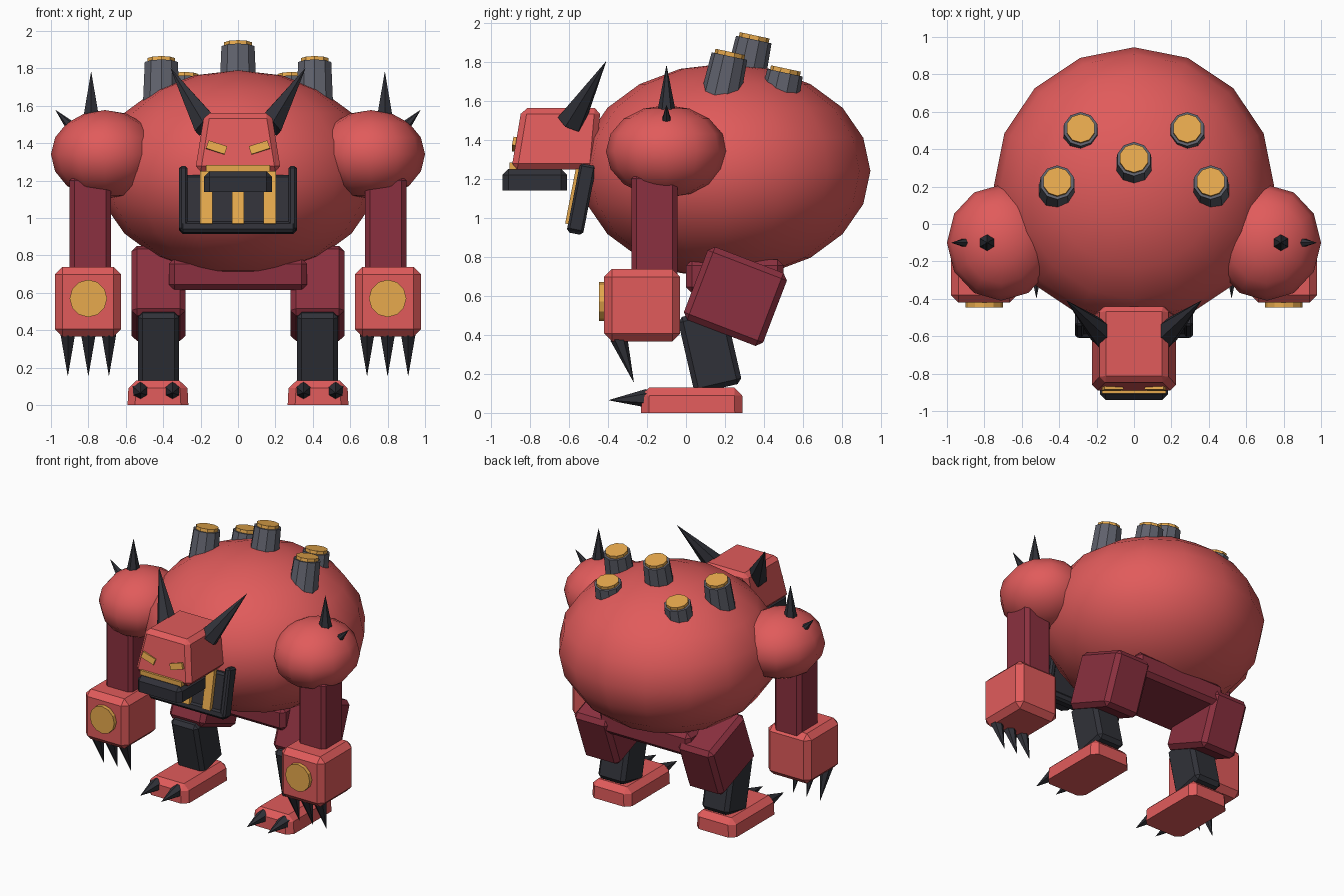
import bpy, bmesh
from math import radians
from mathutils import Matrix, Vector, Euler

if "Cube" in bpy.data.objects:
    bpy.data.objects.remove(bpy.data.objects["Cube"])


def material(name, rgb):
    m = bpy.data.materials.new(name)
    m.diffuse_color = (*rgb, 1)
    m.use_nodes = True
    m.node_tree.nodes["Principled BSDF"].inputs["Base Color"].default_value = m.diffuse_color
    return m


RED = material("red", (0.75, 0.105, 0.105))
MAROON = material("maroon", (0.26, 0.03, 0.05))
DARK = material("dark", (0.03, 0.031, 0.04))
GREY = material("grey", (0.115, 0.12, 0.15))
GOLD = material("gold", (0.80, 0.40, 0.075))


def finish(name, bm, mat, smooth=False):
    bmesh.ops.recalc_face_normals(bm, faces=bm.faces)
    for f in bm.faces:
        f.smooth = smooth
    me = bpy.data.meshes.new(name)
    bm.to_mesh(me)
    bm.free()
    me.materials.append(mat)
    ob = bpy.data.objects.new(name, me)
    bpy.context.collection.objects.link(ob)
    return ob


def box(name, loc, size, mat, rot=(0, 0, 0), bevel=0.0, top_only=False, top=None):
    """Bevelled box; top = (x scale, y scale, y shift) tapers the upper face."""
    bm = bmesh.new()
    bmesh.ops.create_cube(bm, size=1)
    bmesh.ops.scale(bm, vec=size, verts=bm.verts)
    if top:
        for v in bm.verts:
            if v.co.z > 0:
                v.co.x *= top[0]
                v.co.y = v.co.y * top[1] + top[2]
    if bevel:
        edges = [e for e in bm.edges if not top_only or any(v.co.z > 0 for v in e.verts)]
        bmesh.ops.bevel(bm, geom=edges, offset=bevel, segments=1, affect='EDGES')
    r = Euler([radians(a) for a in rot]).to_matrix().to_4x4()
    bm.transform(Matrix.Translation(loc) @ r)
    return finish(name, bm, mat)


def cone(name, a, b, r1, r2, sides, mat):
    """Cone or cylinder from point a to point b."""
    a, b = Vector(a), Vector(b)
    d = b - a
    m = Matrix.Translation((a + b) / 2) @ d.to_track_quat('Z', 'Y').to_matrix().to_4x4()
    bm = bmesh.new()
    bmesh.ops.create_cone(bm, cap_ends=True, segments=sides, radius1=r1,
                          radius2=max(r2, 0.001), depth=d.length, matrix=m)
    return finish(name, bm, mat)


def ball(name, loc, radii, u, v, mat):
    bm = bmesh.new()
    bmesh.ops.create_uvsphere(bm, u_segments=u, v_segments=v, radius=1)
    bmesh.ops.scale(bm, vec=radii, verts=bm.verts)
    bmesh.ops.translate(bm, vec=loc, verts=bm.verts)
    return finish(name, bm, mat, True)


# Body and pelvis
ball("body", (0, 0.2, 1.24), (0.75, 0.745, 0.55), 16, 10, RED)
box("pelvis", (0, 0.25, 0.70), (0.74, 0.50, 0.17), MAROON, bevel=0.03)

# Head, mouth and jaw
box("head", (0, -0.68, 1.405), (0.46, 0.43, 0.315), RED, bevel=0.03, top=(0.78, 0.94, 0.04))
box("upper_teeth", (0, -0.88, 1.265), (0.34, 0.05, 0.035), GOLD)
box("jaw", (0, -0.775, 1.195), (0.365, 0.33, 0.11), DARK, bevel=0.03, top_only=True)

# Chest grille: dark plate with posts and gold bars, leaning back
TILT = -11
box("grille_plate", (0, -0.54, 1.075), (0.62, 0.06, 0.31), DARK, (TILT, 0, 0), 0.015)
box("grille_base", (0, -0.565, 0.948), (0.62, 0.085, 0.06), DARK, (TILT, 0, 0), 0.015)
for x in (-0.17, 0, 0.17):
    box("grille_bar", (x, -0.575, 1.12), (0.065, 0.03, 0.31), GOLD, (TILT, 0, 0))

# Exhaust stacks on the back
lean = Vector((0, 0.21, 0.978))
for x, y, z in ((0, 0.35, 1.925), (-0.41, 0.225, 1.84), (0.41, 0.225, 1.84),
                (-0.285, 0.51, 1.755), (0.285, 0.51, 1.755)):
    tip = Vector((x, y, z))
    cone("stack", tip - lean * 0.28, tip - lean * 0.012, 0.105, 0.093, 10, GREY)
    cone("stack_cap", tip - lean * 0.03, tip + lean * 0.01, 0.078, 0.078, 10, GOLD)

for s in (-1, 1):
    # Face and grille details
    box("eye", (s * 0.115, -0.868, 1.375), (0.105, 0.04, 0.045), GOLD, (-10, -s * 18, 0))
    cone("horn", (s * 0.165, -0.59, 1.49), (s * 0.36, -0.41, 1.80), 0.075, 0, 6, DARK)
    box("grille_post", (s * 0.292, -0.535, 1.10), (0.045, 0.085, 0.35), DARK, (TILT, 0, 0), 0.012)

    # Shoulder with spikes
    ball("shoulder", (s * 0.71, -0.10, 1.34), (0.29, 0.31, 0.237), 12, 8, RED)
    cone("shoulder_spike", (s * 0.785, -0.10, 1.52), (s * 0.785, -0.10, 1.78), 0.052, 0, 6, DARK)
    cone("small_spike", (s * 0.88, -0.10, 1.475), (s * 0.975, -0.10, 1.577), 0.034, 0, 6, DARK)

    # Arm, fist and claws
    box("arm", (s * 0.79, -0.162, 0.95), (0.22, 0.235, 0.55), MAROON, bevel=0.025)
    box("fist", (s * 0.802, -0.225, 0.552), (0.355, 0.39, 0.37), RED, bevel=0.04)
    cone("fist_disc", (s * 0.80, -0.40, 0.57), (s * 0.80, -0.447, 0.57), 0.1, 0.1, 12, GOLD)
    for x in (0.69, 0.80, 0.91):
        cone("finger_claw", (s * x, -0.345, 0.385), (s * x, -0.268, 0.158), 0.045, 0, 6, DARK)

    # Leg, foot and toe claws
    box("thigh", (s * 0.425, 0.253, 0.597), (0.29, 0.435, 0.40), MAROON, (-21, 0, 0), 0.03)
    box("shin", (s * 0.425, 0.122, 0.32), (0.22, 0.25, 0.40), DARK, (13, 0, 0), 0.025)
    box("foot", (s * 0.428, 0.03, 0.065), (0.325, 0.52, 0.13), RED, bevel=0.04, top_only=True,
        top=(0.96, 0.99, 0))
    for x in (0.35, 0.522):
        cone("toe_claw", (s * x, -0.20, 0.075), (s * x, -0.395, 0.065), 0.048, 0, 6, DARK)
